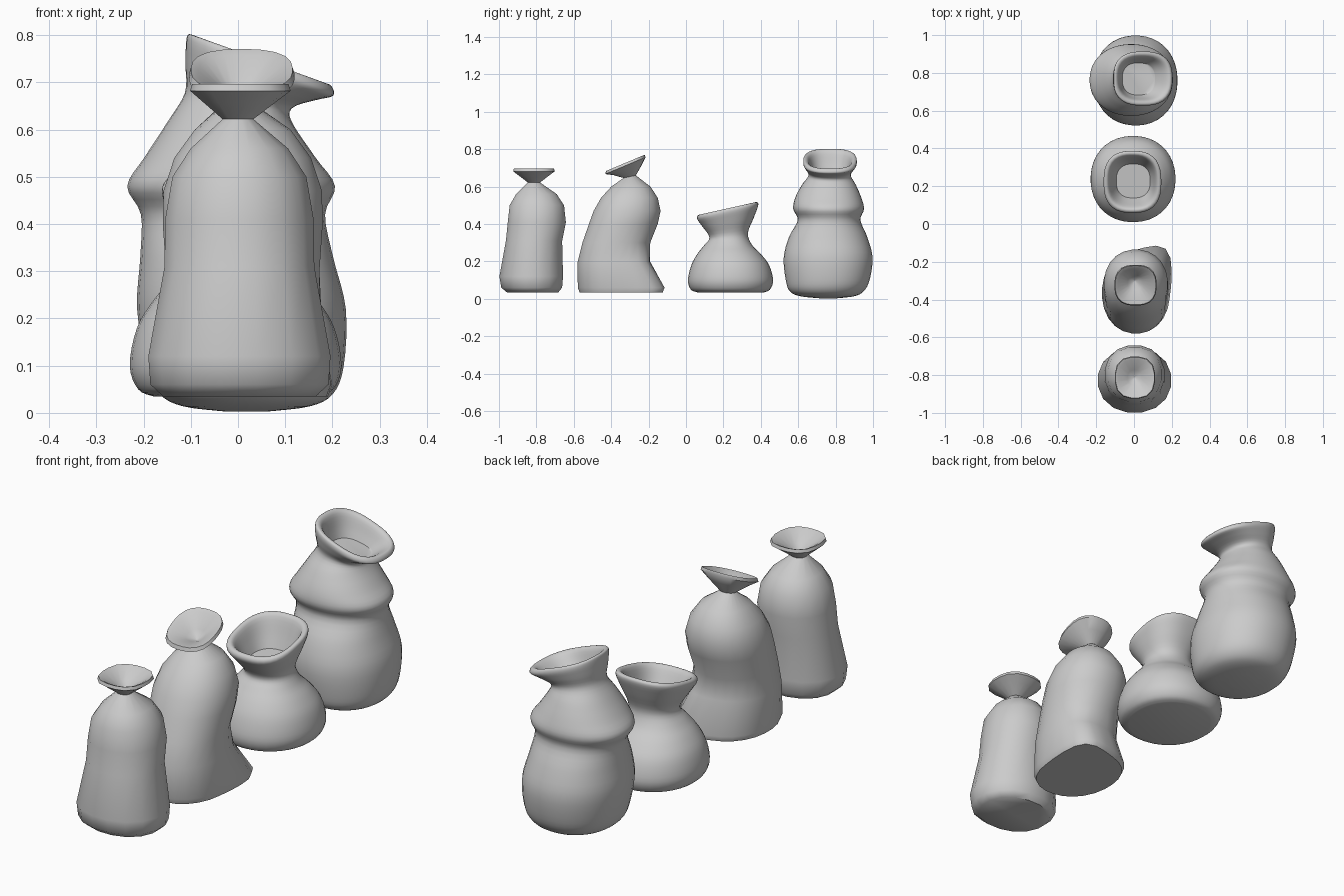
import bpy, bmesh
from math import cos, sin, pi, exp, radians
from mathutils import Vector

if "Cube" in bpy.data.objects:
    bpy.data.objects.remove(bpy.data.objects["Cube"])


def mix(a, b, t):
    return [p + (q - p) * t for p, q in zip(a, b)]


def catmull(a, b, c, d, t):
    """Smooth interpolation between rings b and c."""
    return [q + 0.5 * t * (r - p + t * (2 * p - 5 * q + 4 * r - s + t * (3 * (q - r) + s - p)))
            for p, q, r, s in zip(a, b, c, d)]


# A ring is: z, centre x, centre y, radius x, radius y, slope x, slope y, squareness
def body_rings(profile, ratios, lean_x):
    """Side outline (z, y_min, y_max) turned into rings; width follows the depth."""
    z0, z1 = profile[0][0], profile[-1][0]
    rings = []
    for z, y0, y1 in profile:
        ratio = mix(ratios[:1], ratios[1:], (z - z0) / (z1 - z0))[0]
        ry = (y1 - y0) / 2
        rings.append([z, lean_x, (y0 + y1) / 2, ry * ratio, ry, 0, 0, 2.15])
    return rings


def collar_rings(neck, rim, tilt, lip, floor_z, floor_r):
    """Neck flares to a tilted rim, rolls over the lip and drops to the inside floor."""
    nz, ny, nr = neck
    rz, rx, ry, wx, wy = rim
    sx, sy = tilt
    n = [nz, 0, ny, nr, nr, sx * .4, sy * .5, 2.2]
    outer = [rz, rx, ry, wx, wy, sx, sy, 2.6]
    top = [rz + lip, rx, ry, wx - lip * .3, wy - lip * .3, sx, sy, 2.6]
    inner = [rz + lip * .6, rx, ry, wx - lip * 1.3, wy - lip * 1.3, sx, sy, 2.6]
    floor = [floor_z, rx * .5, ny, floor_r, floor_r, sx * .6, sy * .5, 2.5]
    return [n, mix(n, outer, .58), outer, top, inner, mix(inner, floor, .6), floor]


def sack(name, rings, segs, steps, angle, foot=0.0):
    """Loft the rings into one closed skin."""
    full = []
    last = len(rings) - 1
    for i in range(last):
        a, b, c, d = (rings[max(0, min(last, i + k))] for k in (-1, 0, 1, 2))
        full += [catmull(a, b, c, d, s / steps) for s in range(steps)]
    full.append(rings[-1])

    bm = bmesh.new()
    loops = []
    for z, cx, cy, rx, ry, sx, sy, n in full:
        loop = []
        for k in range(segs):
            t = 2 * pi * (k + 0.5) / segs
            r = (abs(cos(t)) ** n + abs(sin(t)) ** n) ** (-1 / n)
            d = Vector((rx * r * cos(t), ry * r * sin(t)))
            # dragged-out foot at the back right corner
            if z < 0.24:
                push = foot * exp(-(t - radians(52)) ** 2 / 0.35) * min(1, (0.24 - z) / 0.12)
                d += Vector((0.75, 1)) * push
            loop.append(bm.verts.new((cx + d.x, cy + d.y, z + sx * d.x + sy * d.y)))
        loops.append(loop)
    for lo, hi in zip(loops, loops[1:]):
        for k in range(segs):
            m = (k + 1) % segs
            bm.faces.new((lo[k], lo[m], hi[m], hi[k]))
    # closed bottom and the inside floor
    bm.faces.new(loops[0][::-1])
    bm.faces.new(loops[-1])
    bmesh.ops.recalc_face_normals(bm, faces=bm.faces)
    mesh = bpy.data.meshes.new(name)
    bm.to_mesh(mesh)
    bm.free()
    ob = bpy.data.objects.new(name, mesh)
    bpy.context.collection.objects.link(ob)
    bpy.ops.object.select_all(action='DESELECT')
    bpy.context.view_layer.objects.active = ob
    ob.select_set(True)
    bpy.ops.object.shade_smooth_by_angle(angle=radians(angle))


# Slim tied sack at the front, low-poly, with a gathered funnel top
slim = body_rings([(.035, -.96, -.68), (.06, -.99, -.66), (.12, -1, -.655), (.31, -.965, -.66),
                   (.41, -.955, -.64), (.5, -.945, -.65), (.56, -.91, -.69)], (1.17, .95), .003)
slim += collar_rings((.622, -.813, .033), (.682, .005, -.813, .107, .112), (0, 0), .014, .63, .004)
sack("slim_tied_sack", slim, 16, 1, 50)

# Leaning tied sack with a dragged foot and tilted funnel
lean = body_rings([(.035, -.57, -.16), (.06, -.58, -.15), (.2, -.58, -.2), (.3, -.555, -.19),
                   (.4, -.52, -.15), (.47, -.495, -.135), (.54, -.455, -.15), (.6, -.4, -.19)],
                  (.83, .97), .01)
lean += collar_rings((.653, -.301, .033), (.712, .008, -.324, .112, .108), (0, .42), .015, .662, .004)
sack("leaning_tied_sack", lean, 24, 1, 50, foot=.06)

# Squat open sack with a flared collar
squat = body_rings([(.035, .06, .42), (.05, .025, .45), (.1, .01, .466), (.18, .028, .445),
                    (.24, .06, .4), (.29, .1, .352)], (.97, 1.03), -.005)
squat += collar_rings((.34, .228, .103), (.462, -.008, .223, .152, .163), (0, .22), .02, .365, .09)
sack("squat_open_sack", squat, 40, 4, 60)

# Tall slumped sack at the back, two bulges and a tilted rolled collar
tall = body_rings([(.003, .71, .81), (.014, .61, .90), (.04, .555, .95), (.1, .533, .982),
                   (.22, .522, .998), (.33, .55, .97), (.42, .597, .933), (.48, .573, .952),
                   (.54, .583, .938), (.61, .62, .908)], (.93, .93), 0)
for ring in tall:
    # the upper bulge is wider than deep; the lower half leans right, the upper left
    ring[3] *= 1 + .28 * exp(-((ring[0] - .45) / .09) ** 2)
    ring[1] = .018 * cos(pi * ring[0] / .6)
tall += collar_rings((.66, .768, .113), (.728, .046, .77, .156, .143), (-.36, 0), .02, .665, .085)
sack("tall_slumped_sack", tall, 40, 4, 60)
